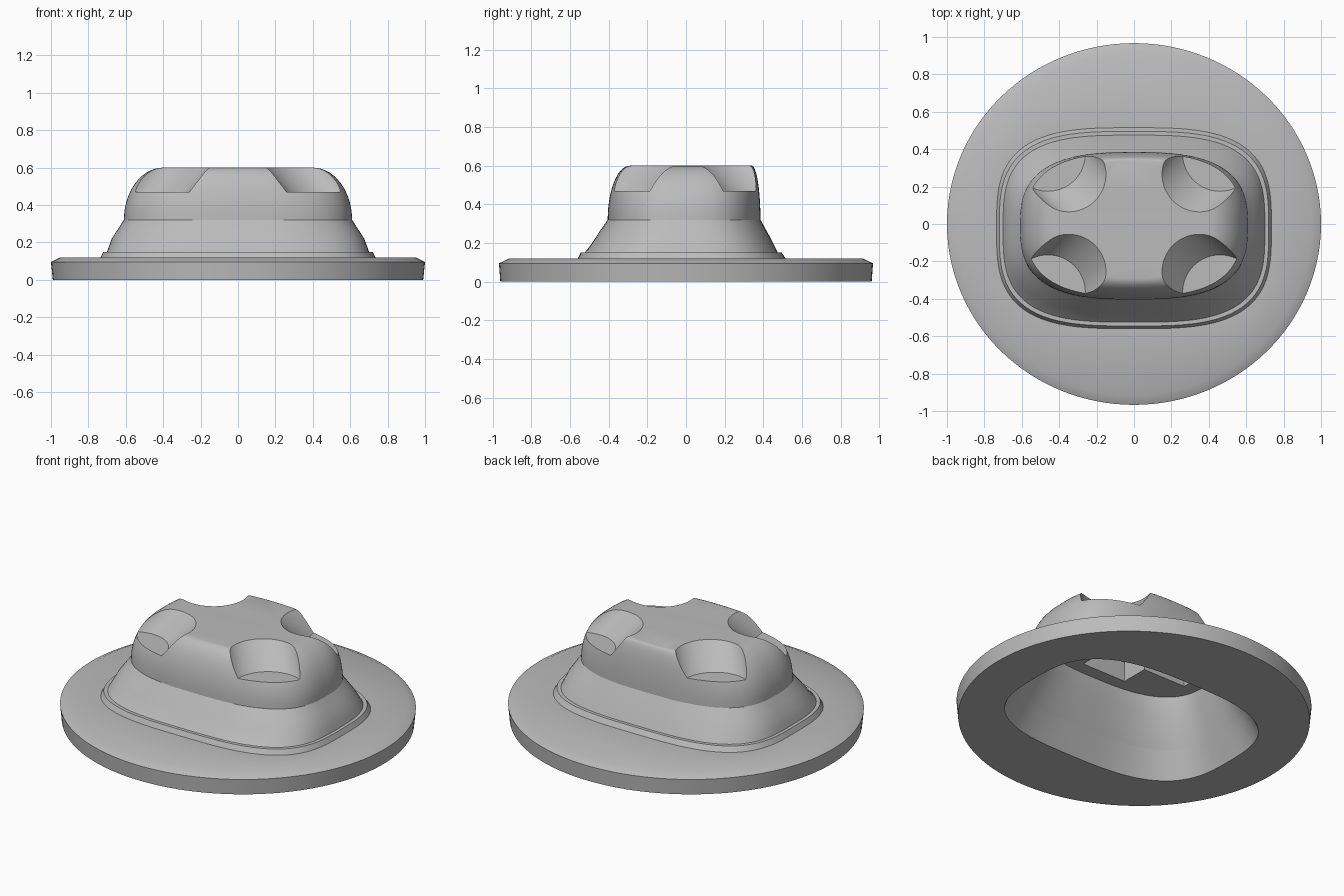
import bpy
import bmesh
from math import cos, sin, pi, radians

cube = bpy.data.objects.get("Cube")
if cube:
    bpy.data.objects.remove(cube, do_unlink=True)

SIDES = 128

grey = bpy.data.materials.new("plain_grey")
grey.use_nodes = True
grey.diffuse_color = (0.5, 0.5, 0.5, 1)
grey.node_tree.nodes["Principled BSDF"].inputs["Base Color"].default_value = (0.5, 0.5, 0.5, 1)


def oval(z, half_x, front, back, power):
    """Superellipse ring reaching from y = -front to y = back."""
    mid, half_y = (back - front) / 2, (back + front) / 2
    ring = []
    for i in range(SIDES):
        t = 2 * pi * i / SIDES
        c, s = cos(t), sin(t)
        r = (abs(c) ** power + abs(s) ** power) ** (-1 / power)
        ring.append((half_x * c * r, mid + half_y * s * r, z))
    return ring


def circle(x, y, z, r):
    return [(x + r * cos(2 * pi * i / 64), y + r * sin(2 * pi * i / 64), z) for i in range(64)]


def loft(name, rings, loop=False):
    """Skin a list of rings; close it into a tube loop or cap both ends."""
    bm = bmesh.new()
    loops = [[bm.verts.new(p) for p in ring] for ring in rings]
    pairs = list(zip(loops, loops[1:]))
    if loop:
        pairs.append((loops[-1], loops[0]))
    else:
        bm.faces.new(loops[0])
        bm.faces.new(loops[-1])
    for a, b in pairs:
        n = len(a)
        for i in range(n):
            j = (i + 1) % n
            bm.faces.new((a[i], a[j], b[j], b[i]))
    bmesh.ops.recalc_face_normals(bm, faces=bm.faces)
    mesh = bpy.data.meshes.new(name)
    bm.to_mesh(mesh)
    bm.free()
    obj = bpy.data.objects.new(name, mesh)
    bpy.context.collection.objects.link(obj)
    mesh.materials.append(grey)
    return obj


def select(obj):
    bpy.ops.object.select_all(action='DESELECT')
    obj.select_set(True)
    bpy.context.view_layer.objects.active = obj


def cut(obj, cutter):
    mod = obj.modifiers.new("cut", 'BOOLEAN')
    mod.operation = 'DIFFERENCE'
    mod.solver = 'EXACT'
    mod.object = cutter
    select(obj)
    bpy.ops.object.modifier_apply(modifier=mod.name)
    bpy.data.objects.remove(cutter, do_unlink=True)


def box(name, x, y, low, high):
    corners = [(-x, -y), (x, -y), (x, y), (-x, y)]
    return loft(name, [[(cx, cy, z) for cx, cy in corners] for z in (low, high)])


# Round base plate with a chamfered rim, a low step and an oval opening
base_plate = loft("base_plate", [
    oval(0, 0.71, 0.54, 0.495, 3),
    oval(0, 0.99, 0.96, 0.96, 2),
    oval(0.095, 1.0, 0.967, 0.967, 2),
    oval(0.12, 0.95, 0.915, 0.915, 2),
    oval(0.12, 0.735, 0.56, 0.515, 3.2),
    oval(0.15, 0.72, 0.545, 0.495, 3.2),
    oval(0.15, 0.64, 0.46, 0.42, 3),
], loop=True)

# Hollow housing: inner shell, flared skirt, rounded dome
rings = [
    oval(0.41, 0.53, 0.34, 0.32, 2.8),
    oval(0.32, 0.56, 0.36, 0.34, 2.8),
    oval(0.15, 0.64, 0.46, 0.42, 3),
    oval(0.15, 0.70, 0.525, 0.475, 3.2),
    oval(0.18, 0.69, 0.50, 0.46, 3.1),
    oval(0.22, 0.675, 0.473, 0.44, 3),
    oval(0.27, 0.643, 0.44, 0.413, 2.9),
]
STEPS = 14
for i in range(STEPS + 1):
    t = pi / 2 * i / STEPS
    c = cos(t)
    rings.append(oval(0.32 + 0.28 * sin(t), 0.40 + 0.21 * c,
                      0.29 + 0.115 * c, 0.34 + 0.045 * c, 2.6 + 0.2 * c))
housing = loft("housing", rings)

# Four slanted finger scoops in the corners of the dome
for sx in (-1, 1):
    for sy in (-1, 1):
        cut(housing, loft("scoop_cutter", [
            circle(sx * 0.46, sy * 0.37 + 0.005, 0.47, 0.2),
            circle(sx * 0.24, sy * 0.15 + 0.005, 0.73, 0.2)]))

# Crossed recess in the underside, between the scoops
cut(housing, box("recess_cutter", 0.44, 0.09, 0.35, 0.53))
cut(housing, box("recess_cutter", 0.15, 0.26, 0.35, 0.53))

for part in (base_plate, housing):
    select(part)
    bpy.ops.object.shade_smooth_by_angle(angle=radians(28))
